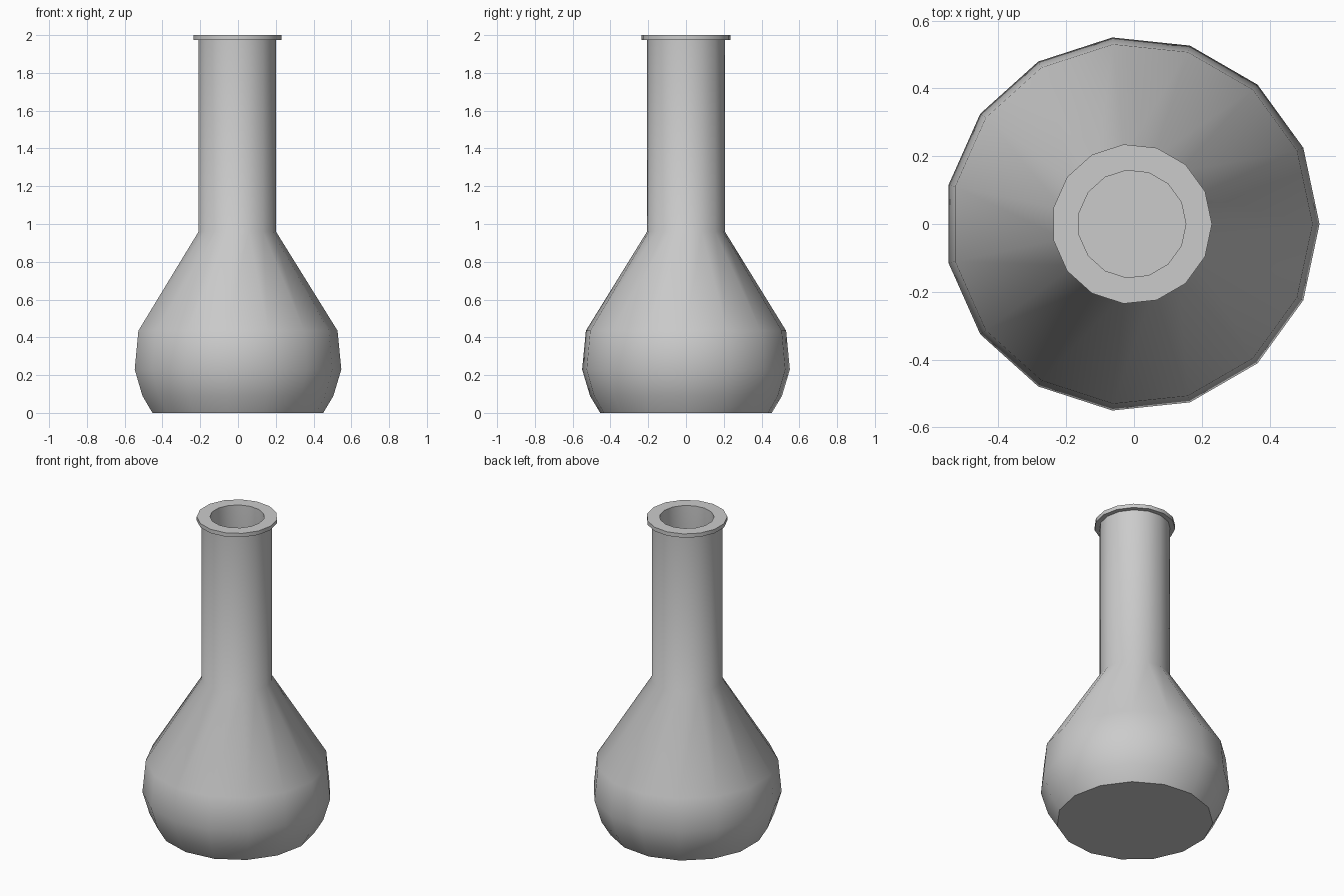
import bpy
import bmesh
from math import cos, sin, tau, radians

SIDES = 15
CENTRE_X = -0.006

cube = bpy.data.objects.get("Cube")
if cube:
    bpy.data.objects.remove(cube, do_unlink=True)

grey = bpy.data.materials.new("plain_grey")
grey.use_nodes = True
colour = (0.6, 0.6, 0.6, 1)
grey.diffuse_color = colour
grey.node_tree.nodes["Principled BSDF"].inputs["Base Color"].default_value = colour


def lathe(name, profile):
    """Revolve (radius, height) points and cap both ends."""
    bm = bmesh.new()
    rings = [[bm.verts.new((CENTRE_X + r * cos(tau * i / SIDES), r * sin(tau * i / SIDES), z))
              for i in range(SIDES)] for r, z in profile]
    for low, high in zip(rings, rings[1:]):
        for i in range(SIDES):
            j = (i + 1) % SIDES
            bm.faces.new((low[i], low[j], high[j], high[i]))
    bm.faces.new(rings[0][::-1])
    bm.faces.new(rings[-1])
    bmesh.ops.recalc_face_normals(bm, faces=bm.faces)
    mesh = bpy.data.meshes.new(name)
    bm.to_mesh(mesh)
    bm.free()
    mesh.materials.append(grey)
    obj = bpy.data.objects.new(name, mesh)
    bpy.context.collection.objects.link(obj)
    bpy.ops.object.select_all(action='DESELECT')
    obj.select_set(True)
    bpy.context.view_layer.objects.active = obj
    bpy.ops.object.shade_smooth_by_angle(angle=radians(40))
    return obj


# Outer wall from the base up, over the rim, then back down inside
outer = [(0.457, 0), (0.511, 0.09), (0.553, 0.23), (0.533, 0.435), (0.207, 0.96)]
rim = [(0.207, 1.975), (0.236, 1.975), (0.236, 2), (0.159, 2)]
inner = [(0.159, 0.95), (0.485, 0.42), (0.505, 0.23), (0.465, 0.1), (0.43, 0.05)]
lathe("flask", outer + rim + inner)
